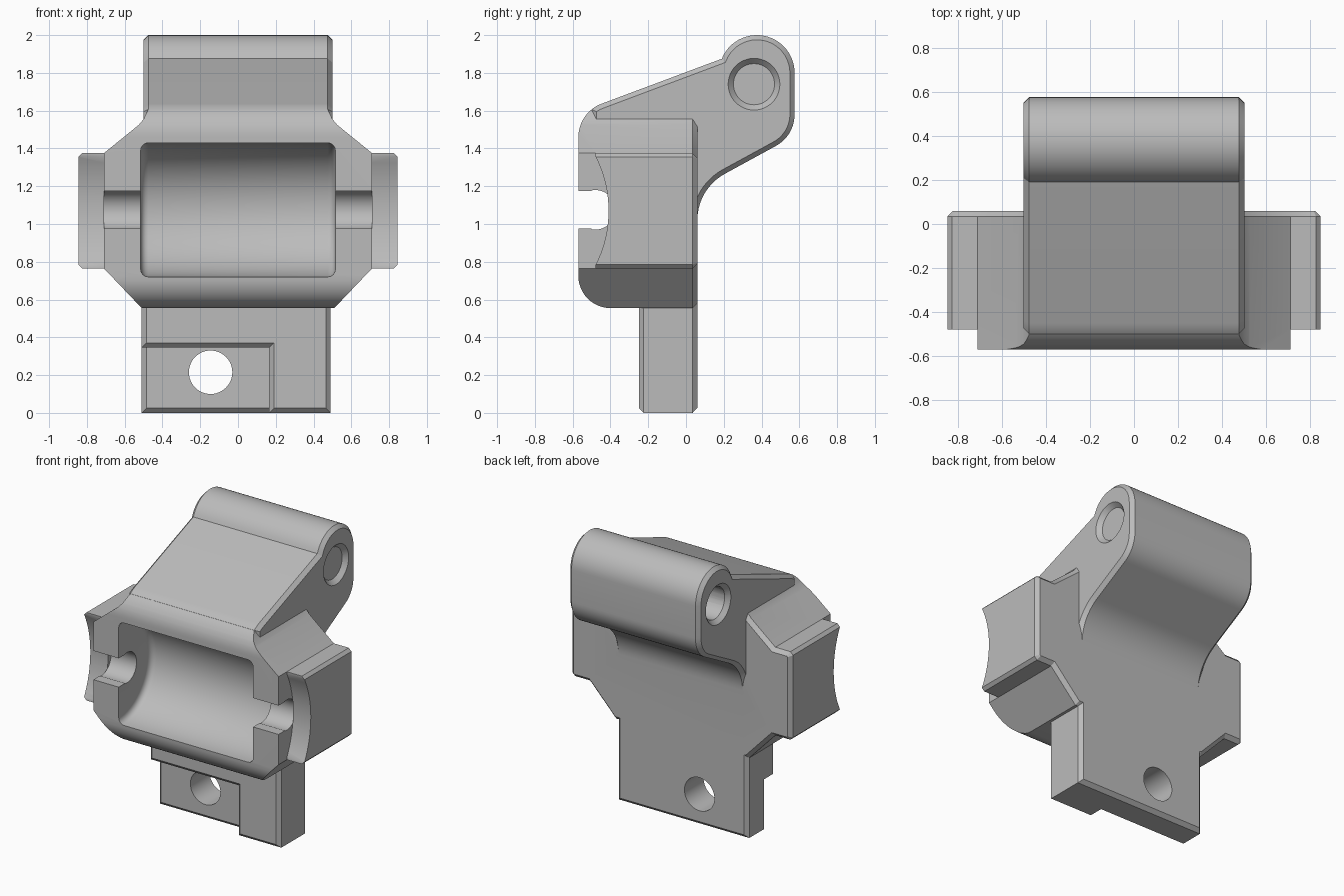
import bpy, bmesh
from math import sin, cos, radians, pi

cube = bpy.data.objects.get("Cube")
if cube:
    bpy.data.objects.remove(cube, do_unlink=True)

grey = bpy.data.materials.new("plain_grey")
grey.use_nodes = True
colour = (0.5, 0.5, 0.5, 1)
grey.diffuse_color = colour
grey.node_tree.nodes["Principled BSDF"].inputs["Base Color"].default_value = colour


def arc(cu, cv, r, a0, a1, steps=12):
    """Points on an arc, angles in degrees."""
    angles = [radians(a0 + (a1 - a0) * i / steps) for i in range(steps + 1)]
    return [(cu + r * cos(a), cv + r * sin(a)) for a in angles]


def circle(cu, cv, r, steps=48):
    return arc(cu, cv, r, 0, 360, steps)[:-1]


def rect(u0, u1, v0, v1):
    return [(u0, v0), (u1, v0), (u1, v1), (u0, v1)]


def prism(name, pts, axis, lo, hi, bevel_ends=(), width=0.025, segments=1):
    """Extrude a profile along x (points are y,z) or y (points are x,z)."""
    def place(p, d):
        return (d, p[0], p[1]) if axis == "x" else (p[0], d, p[1])
    bm = bmesh.new()
    rings = [[bm.verts.new(place(p, d)) for p in pts] for d in (lo, hi)]
    ends = [bm.faces.new(ring) for ring in rings]
    n = len(pts)
    for i in range(n):
        j = (i + 1) % n
        bm.faces.new((rings[0][i], rings[0][j], rings[1][j], rings[1][i]))
    bmesh.ops.recalc_face_normals(bm, faces=bm.faces)
    rim = [e for k in bevel_ends for e in ends[k].edges]
    if rim:
        bmesh.ops.bevel(bm, geom=rim, offset=width, segments=segments,
                        profile=0.5, affect="EDGES", clamp_overlap=False)
    return finish(name, bm)


def finish(name, bm):
    mesh = bpy.data.meshes.new(name)
    bm.to_mesh(mesh)
    bm.free()
    ob = bpy.data.objects.new(name, mesh)
    bpy.context.collection.objects.link(ob)
    mesh.materials.append(grey)
    return ob


def combine(target, other, operation):
    """Apply a boolean and drop the helper."""
    mod = target.modifiers.new("combine", "BOOLEAN")
    mod.operation, mod.solver, mod.object = operation, "EXACT", other
    bpy.context.view_layer.objects.active = target
    bpy.ops.object.modifier_apply(modifier=mod.name)
    bpy.data.objects.remove(other, do_unlink=True)


BACK, FRONT = 0.06, -0.57
AXLE_Z = 1.075

# Housing outline with side ears, chamfered around the back
half = [(0.51, 0.555), (0.71, 0.765), (0.825, 0.765), (0.845, 0.785),
        (0.845, 1.355), (0.825, 1.375), (0.71, 1.375), (0.525, 1.525),
        (0.5, 1.555), (0.475, 1.606)]
outline = half + [(-x, z) for x, z in reversed(half)]
body = prism("bracket_body", outline, "y", FRONT, BACK, (1,))

# Rounded lower and upper front edges
low = [(-0.8, 0.4), (-0.4, 0.4)] + arc(-0.4, 0.725, 0.17, 270, 180) + [(-0.8, 0.725)]
high = [(-0.8, 1.459)] + arc(-0.38, 1.459, 0.19, 180, 111) + [(-0.448, 1.8), (-0.8, 1.8)]
for name, pts in (("low_round", low), ("high_round", high)):
    combine(body, prism(name, pts, "x", -1, 1), "DIFFERENCE")

# Concave fronts of the ears
ear = [(-0.8, 0.6), (-0.48, 0.6)] + arc(-1.045, AXLE_Z - 0.005, 0.635, -27, 27, 16)
ear += [(-0.48, 1.5), (-0.8, 1.5)]
for lo, hi in ((0.71, 1), (-1, -0.71)):
    combine(body, prism("ear_cut", ear, "x", lo, hi), "DIFFERENCE")

# Mounting tab: back slab and stepped front plate
slab = prism("tab_slab", rect(-0.51, 0.49, 0, 0.65), "y", -0.15, BACK, (0, 1))
combine(body, slab, "UNION")
step = [(-0.51, 0.345), (0.165, 0.345), (0.165, 0), (0.49, 0), (0.49, 0.65), (-0.51, 0.65)]
combine(body, prism("tab_step", step, "y", -0.25, 0, (0,)), "UNION")

# Sloping arm with the hinge lug
arm = [(-0.5, 1.2)] + arc(-0.38, 1.459, 0.19, 129, 111, 4)
arm += arc(0.375, 1.8, 0.2, 158, 0, 24)
arm += arc(0.385, 1.58, 0.19, 0, -62, 10)
arm += arc(0.34, 1.02, 0.28, 118, 180, 10)
arm += [(-0.1, 1.02)]
combine(body, prism("arm", arm, "x", -0.5, 0.5, (0, 1)), "UNION")

# Roller cavity and axle slots
cavity = prism("cavity", circle(FRONT, AXLE_Z, 0.355, 64), "x",
               -0.515, 0.515, (0, 1), 0.04, 4)
combine(body, cavity, "DIFFERENCE")
slot = [(-0.8, 0.975), (-0.5, 0.975)] + arc(-0.48, AXLE_Z, 0.105, -100, 100, 20)
slot += [(-0.5, 1.175), (-0.8, 1.175)]
combine(body, prism("axle_slot", slot, "x", -0.71, 0.71), "DIFFERENCE")

# Hinge hole with countersinks, and the tab hole
pin = prism("pin_hole", circle(0.36, 1.74, 0.11), "x", -0.8, 0.8)
combine(body, pin, "DIFFERENCE")
for side in (-1, 1):
    sink = prism("countersink", circle(0.36, 1.74, 0.165), "x",
                 0.47 * side, 0.53 * side, (), 0)
    for v in sink.data.vertices:
        if abs(v.co.x) < 0.5:
            v.co.y = 0.36 + (v.co.y - 0.36) * 0.66
            v.co.z = 1.74 + (v.co.z - 1.74) * 0.66
    combine(body, sink, "DIFFERENCE")
tab_hole = prism("tab_hole", circle(-0.145, 0.215, 0.115), "y", -0.8, 0.8)
combine(body, tab_hole, "DIFFERENCE")

# Smooth the curves, keep the chamfers crisp
bpy.ops.object.select_all(action="DESELECT")
body.select_set(True)
bpy.context.view_layer.objects.active = body
bpy.ops.object.shade_smooth_by_angle(angle=pi / 6)
